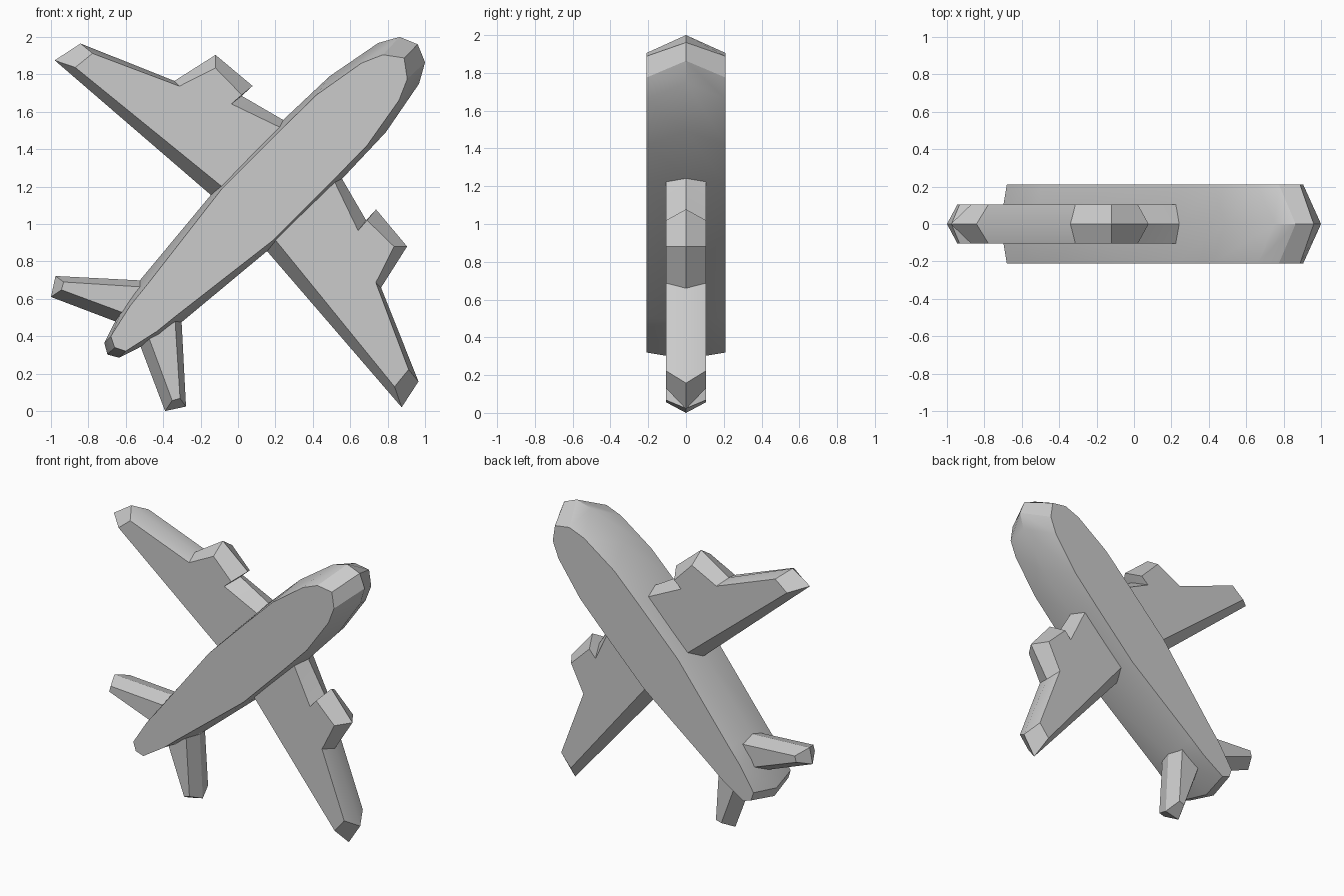
import bpy, bmesh, math

if "Cube" in bpy.data.objects:
    bpy.data.objects.remove(bpy.data.objects["Cube"])


def flip(points):
    # reflect (x, z) across the aircraft's diagonal axis z = x + 1
    return [(z - 1, x + 1) for x, z in points]


def ridged_plate(name, rim, face, depth):
    # flat front/back faces at +-depth, bevelled out to a wider rim at y = 0
    bm = bmesh.new()
    rings = [[bm.verts.new((x, y, z)) for x, z in pts]
             for pts, y in ((face, -depth), (rim, 0), (face, depth))]
    n = len(rim)
    for a, b in zip(rings, rings[1:]):
        for i in range(n):
            j = (i + 1) % n
            bm.faces.new((a[i], a[j], b[j], b[i]))
    bm.faces.new(rings[0])
    bm.faces.new(rings[2][::-1])
    bmesh.ops.recalc_face_normals(bm, faces=bm.faces)
    mesh = bpy.data.meshes.new(name)
    bm.to_mesh(mesh)
    bm.free()
    obj = bpy.data.objects.new(name, mesh)
    bpy.context.collection.objects.link(obj)
    bpy.ops.object.select_all(action='DESELECT')
    obj.select_set(True)
    bpy.context.view_layer.objects.active = obj
    bpy.ops.object.shade_smooth_by_angle(angle=math.radians(30))


def pair(name, rim, face, depth):
    ridged_plate("left_" + name, rim, face, depth)
    ridged_plate("right_" + name, flip(rim), flip(face), depth)


# fuselage: upper half profile from tail to nose, mirrored across the axis
rim = [(-0.715, 0.365), (-0.6, 0.59), (-0.525, 0.698), (-0.137, 1.165),
       (0.24, 1.555), (0.49, 1.79), (0.75, 1.968), (0.864, 2.0)]
face = [(-0.68, 0.40), (-0.575, 0.565), (-0.49, 0.67), (-0.085, 1.19),
        (0.22, 1.495), (0.42, 1.69), (0.66, 1.86), (0.775, 1.905)]
ridged_plate("fuselage",
             rim + [(0.961, 1.961)] + flip(rim)[::-1] + [(-0.698, 0.302)],
             face + [(0.888, 1.888)] + flip(face)[::-1] + [(-0.66, 0.34)],
             0.21)

# wings, each with an engine bump on the leading edge
pair("wing",
     [(0.0, 1.03), (-0.98, 1.875), (-0.842, 1.965), (-0.34, 1.765),
      (-0.12, 1.904), (0.078, 1.738), (0.02, 1.685), (0.235, 1.56),
      (0.33, 1.51)],
     [(0.03, 1.106), (-0.87, 1.837), (-0.778, 1.912), (-0.313, 1.737),
      (-0.12, 1.834), (0.02, 1.69), (-0.035, 1.642), (0.235, 1.512),
      (0.33, 1.467)],
     0.105)

# tail fins
pair("tail_fin",
     [(-0.5, 0.42), (-1.0, 0.61), (-0.976, 0.722), (-0.4, 0.692)],
     [(-0.45, 0.465), (-0.944, 0.648), (-0.932, 0.69), (-0.38, 0.655)],
     0.105)
